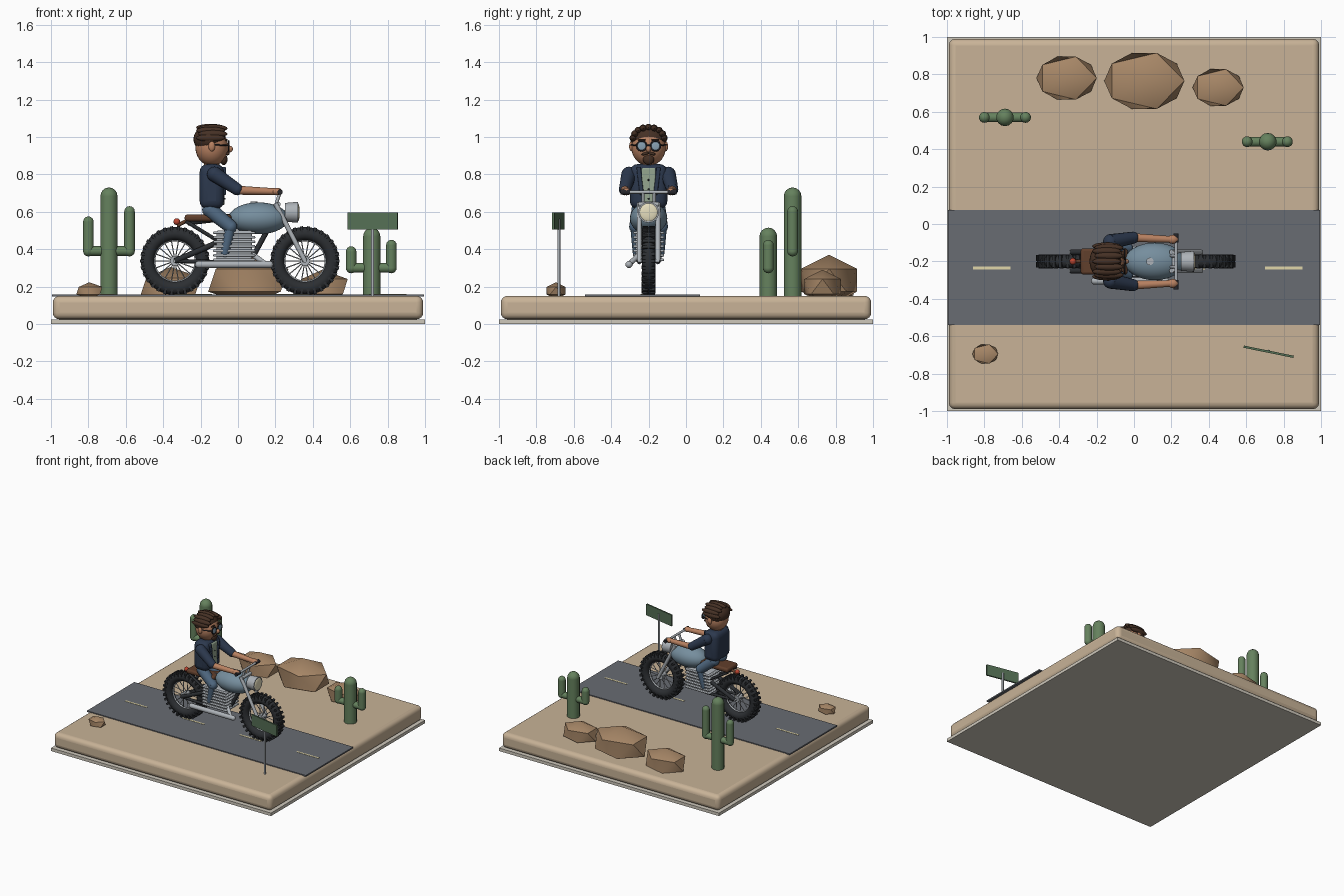
import bpy, bmesh
from math import sin, cos, pi, radians
from mathutils import Vector, Matrix

if "Cube" in bpy.data.objects:
    bpy.data.objects.remove(bpy.data.objects["Cube"])

Y = -0.2  # centre line of bike and rider
MATS = {}
COL = dict(sand=(.58, .45, .31), road=(.14, .15, .17), line=(.75, .68, .4), rock=(.4, .25, .14),
           cactus=(.13, .22, .11), rubber=(.025, .028, .032), steel=(.42, .45, .48), paint=(.18, .27, .34),
           leather=(.12, .05, .025), red=(.5, .06, .03), lens=(.8, .74, .52), denim=(.08, .14, .22),
           navy=(.025, .04, .075), shirt=(.3, .38, .28), skin=(.48, .22, .12), hair=(.06, .03, .018),
           dark=(.02, .02, .025), glass=(.25, .36, .45), sign=(.09, .16, .09), slab=(.62, .58, .5))


def mat(key):
    if key not in MATS:
        MATS[key] = bpy.data.materials.new(key)
        MATS[key].diffuse_color = (*COL[key], 1)
    return MATS[key]


def finish(name, bm, key, bevel=0, seg=3):
    me = bpy.data.meshes.new(name)
    bm.to_mesh(me)
    bm.free()
    ob = bpy.data.objects.new(name, me)
    bpy.context.collection.objects.link(ob)
    me.materials.append(mat(key))
    bpy.ops.object.select_all(action='DESELECT')
    ob.select_set(True)
    bpy.context.view_layer.objects.active = ob
    bpy.ops.object.shade_smooth_by_angle(angle=radians(45))
    if bevel:
        m = ob.modifiers.new("bevel", 'BEVEL')
        m.width, m.segments = bevel, seg
    return ob


def box(bm, c, s, rot=Matrix()):
    bmesh.ops.create_cube(bm, size=1, matrix=Matrix.Translation(c) @ rot @ Matrix.Diagonal((*s, 1)))


def ball(bm, c, s, u=20, v=12, rot=Matrix()):
    bmesh.ops.create_uvsphere(bm, u_segments=u, v_segments=v, radius=1,
                              matrix=Matrix.Translation(c) @ rot @ Matrix.Diagonal((*s, 1)))


def rod(bm, p, q, r, r2=None, n=14, caps=False):
    p, q = Vector(p), Vector(q)
    r2 = r if r2 is None else r2
    d = q - p
    m = Matrix.Translation((p + q) / 2) @ d.to_track_quat('Z', 'Y').to_matrix().to_4x4()
    bmesh.ops.create_cone(bm, cap_ends=True, segments=n, radius1=r, radius2=r2, depth=d.length, matrix=m)
    if caps:
        ball(bm, p, (r,) * 3, n, 8)
        ball(bm, q, (r2,) * 3, n, 8)


def part(name, key, fn, items, bevel=0, seg=3):
    bm = bmesh.new()
    for it in items:
        fn(bm, *it)
    return finish(name, bm, key, bevel, seg)


def ring(name, key, c, R, r, rot, n=40, k=12):
    bpy.ops.mesh.primitive_torus_add(location=c, rotation=rot, major_radius=R, minor_radius=r,
                                     major_segments=n, minor_segments=k)
    ob = bpy.context.object
    ob.name = name
    ob.data.materials.append(mat(key))
    bpy.ops.object.shade_smooth()
    return ob


# base, road and dashes
part("base_plate", "slab", box, [((0, 0, .0125), (2, 2, .025))])
part("desert_ground", "sand", box, [((0, 0, .0875), (1.98, 1.98, .125))], .035, 4)
part("road", "road", box, [((0, -.2325, .1515), (1.99, .615, .011))])
part("road_dashes", "line", box, [((x, -.235, .1575), (.2, .014, .003)) for x in (-.76, -.24, .28, .8)])

# rocks: (x, y, z, half sizes)
for i, (x, y, z, a, b, c) in enumerate([(.055, .765, .234, .24, .176, .136), (-.36, .78, .2, .18, .135, .105),
                                        (.45, .73, .2, .153, .115, .09), (-.795, -.695, .178, .078, .06, .045)]):
    bm = bmesh.new()
    bmesh.ops.create_icosphere(bm, subdivisions=1, radius=1,
                               matrix=Matrix.Translation((x, y, z)) @ Matrix.Diagonal((a, b, c, 1)))
    finish(f"rock_{i}", bm, "rock")


# cacti
def cactus(name, x, y, top, za, arms):
    bm = bmesh.new()
    rod(bm, (x, y, .15), (x, y, top - .047), .047, caps=True)
    for ax, at in arms:
        rod(bm, (x, y, za), (ax, y, za), .026, caps=True)
        rod(bm, (ax, y, za), (ax, y, at - .029), .029, caps=True)
    finish(name, bm, "cactus")


cactus("tall_cactus", -.69, .57, .73, .39, [(-.8, .575), (-.58, .63)])
cactus("short_cactus", .715, .44, .515, .3, [(.605, .415), (.82, .45)])

# road sign
part("sign_post", "steel", rod, [((.72, -.68, .15), (.72, -.68, .56), .008)])
part("sign_panel", "sign", box, [((.72, -.683, .55), (.272, .012, .092), Matrix.Rotation(radians(-11.5), 4, 'Z'))])

# wheels
for side, wx in (("rear", -.337), ("front", .358)):
    c = Vector((wx, Y, .337))
    ring(side + "_tyre", "rubber", c, .146, .036, (pi / 2, 0, 0), 48)
    ring(side + "_rim", "steel", c, .113, .008, (pi / 2, 0, 0), 40, 8)
    knobs, spokes = [], []
    for i in range(30):
        a = 2 * pi * i / 30
        rot = Matrix.Rotation(-a, 4, 'Y')
        for s in (-1, 1):
            knobs.append((c + Vector((.178 * cos(a), s * .018, .178 * sin(a))), (.016, .03, .017), rot))
            knobs.append((c + Vector((.163 * cos(a), s * .032, .163 * sin(a))), (.02, .012, .014), rot))
    for i in range(18):
        a = 2 * pi * i / 18
        spokes.append((c + Vector((0, .025 * (-1) ** i, 0)), c + Vector((.113 * cos(a), 0, .113 * sin(a))), .003, .003, 6))
    part(side + "_tread_blocks", "rubber", box, knobs)
    part(side + "_spokes", "steel", rod, spokes)
    part(side + "_hub", "steel", rod, [(c - Vector((0, .03, 0)), c + Vector((0, .03, 0)), .026, .026, 20),
                                       (c - Vector((0, .058, 0)), c + Vector((0, .058, 0)), .01)])

# engine with cooling fins
part("engine_block", "steel", box, [((-.02, Y, .415), (.19, .14, .17))], .01)
part("engine_fins", "steel", box, [((-.02, Y, .343 + i * .024), (.225, .165, .014)) for i in range(7)], .005, 2)
# frame: swingarm, spine and down tube
frame = []
for s in (-1, 1):
    y = Y + s * .05
    frame += [((-.337, y, .337), (-.1, y, .44), .015), ((-.337, y, .337), (-.08, y, .33), .011),
              ((-.28, y, .55), (-.1, y, .44), .01)]
frame += [((-.27, Y, .545), (.2, Y, .6), .018), ((.2, Y, .58), (.08, Y, .36), .014)]
part("frame_tubes", "rubber", rod, frame)
part("exhaust_pipe", "steel", rod, [((-.21, Y - .105, .318), (.17, Y - .105, .318), .019, .019, 16, True),
                                    ((.15, Y - .105, .318), (.08, Y - .05, .37), .014)])
# fork and handlebar
part("front_fork", "steel", rod, [((.358, Y + s * .05, .337), (.2, Y + s * .05, .645), .013) for s in (-1, 1)]
     + [((.215, Y - .055, z), (.215, Y + .055, z), .013) for z in (.6, .64)])
part("handlebar", "steel", rod, [((.2, Y + s * .03, .63), (.225, Y + s * .03, .705), .009) for s in (-1, 1)]
     + [((.225, Y - .13, .705), (.225, Y + .13, .705), .009)])
part("grips", "dark", rod, [((.225, Y + s * .1, .705), (.225, Y + s * .15, .705), .014) for s in (-1, 1)])
# tank, cap, headlight, seat, tail light
part("fuel_tank", "paint", ball, [((.11, Y, .565), (.16, .1, .085), 32, 20)])
part("tank_cap", "steel", rod, [((.085, Y, .635), (.085, Y, .655), .02)])
part("headlight_shell", "steel", rod, [((.25, Y, .597), (.322, Y, .597), .05, .056, 24)])
part("headlight_lens", "lens", ball, [((.32, Y, .597), (.01, .049, .049))])
part("seat", "leather", box, [((-.16, Y, .567), (.25, .14, .036))], .014)
part("tail_bracket", "leather", rod, [((-.27, Y, .555), (-.325, Y, .525), .01)])
part("tail_light", "red", ball, [((-.327, Y, .547), (.018, .018, .018))])

# rider legs
part("legs", "denim", rod, [p for s in (-1, 1) for p in (
    ((-.15, Y + s * .05, .61), (-.04, Y + s * .068, .52), .042, .036, 16, True),
    ((-.04, Y + s * .068, .52), (-.07, Y + s * .06, .38), .03, .025, 14, True))])
# torso, shirt, lapels
part("jacket", "navy", box, [((-.14, Y, .735), (.13, .2, .24))], .042, 4)
part("shirt", "shirt", box, [((-.082, Y, .735), (.022, .075, .2))], .008)
part("lapels", "navy", box, [((-.075, Y + s * .045, .765), (.022, .022, .15), Matrix.Rotation(s * -.12, 4, 'X'))
                             for s in (-1, 1)], .006)
part("shirt_buttons", "dark", ball, [((-.07, Y, z), (.004, .005, .005), 8, 6) for z in (.67, .72, .77)])
# arms and hands
part("sleeves", "navy", rod, [((-.125, Y + s * .105, .8), (-.005, Y + s * .127, .72), .041, .032, 16, True) for s in (-1, 1)])
part("forearms", "skin", rod, [((0, Y + s * .127, .715), (.19, Y + s * .118, .708), .024, .018, 14, True) for s in (-1, 1)])
part("hands", "skin", ball, [((.207, Y + s * .118, .708), (.03, .024, .02)) for s in (-1, 1)])

# head
part("neck", "skin", rod, [((-.14, Y, .82), (-.14, Y, .88), .042)])
part("head", "skin", ball, [((-.14, Y, .945), (.088, .092, .1), 28, 18)])
part("ears", "skin", ball, [((-.14, Y + s * .092, .95), (.018, .012, .027)) for s in (-1, 1)])
part("nose", "skin", ball, [((-.045, Y, .935), (.018, .014, .018))])
part("hair_cap", "hair", ball, [((-.152, Y, .988), (.086, .098, .074), 28, 16)])
part("hair_strands", "hair", ball, [((-.146 + .012 * (i % 2), Y + .082 * sin(t), .988 + .062 * cos(t)), (.078, .02, .02))
                                    for i in range(9) for t in [radians(-84 + 21 * i)]])
part("moustache", "hair", ball, [((-.056, Y + s * .017, .911), (.012, .022, .008), 14, 8, Matrix.Rotation(s * -.25, 4, 'X'))
                                 for s in (-1, 1)])
part("goatee", "hair", ball, [((-.076, Y, .88), (.02, .03, .03))])
part("eyebrows", "hair", box, [((-.062, Y + s * .036, .984), (.014, .04, .009)) for s in (-1, 1)], .003, 2)
# glasses
for s, side in ((-1, "right"), (1, "left")):
    c = (-.05, Y + s * .037, .952)
    ring(side + "_glasses_rim", "dark", c, .026, .0045, (0, pi / 2, 0), 24, 8)
    part(side + "_glasses_lens", "glass", ball, [(c, (.004, .025, .025))])
part("glasses_arms", "dark", rod, [((-.05, Y + s * .062, .955), (-.13, Y + s * .095, .958), .004, .004, 8) for s in (-1, 1)]
     + [((-.048, Y - .012, .955), (-.048, Y + .012, .955), .004, .004, 8)])

for m in bpy.data.materials:
    if m.users and not m.is_grease_pencil:
        m.use_nodes = True
        m.node_tree.nodes["Principled BSDF"].inputs["Base Color"].default_value = m.diffuse_color
